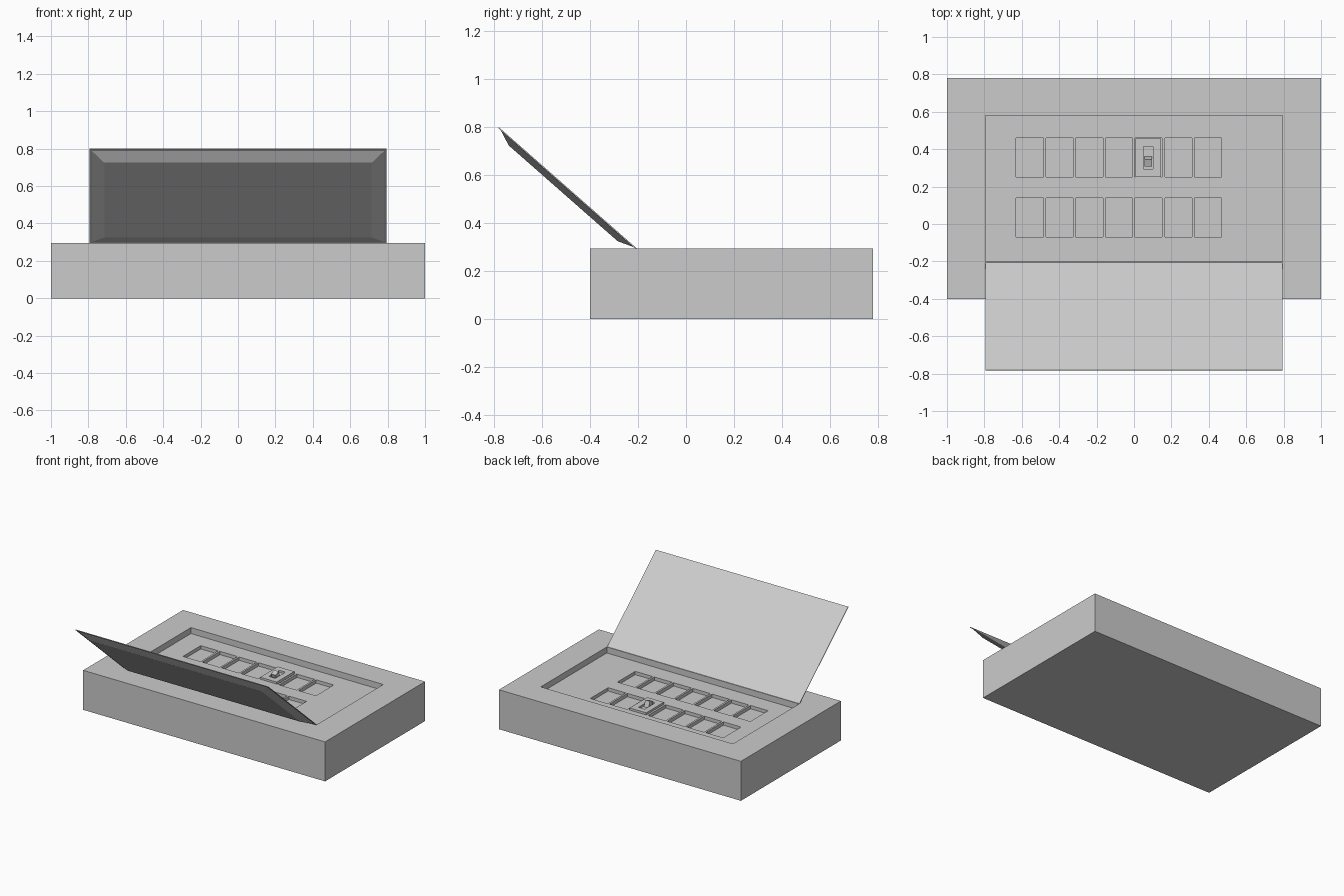
import bpy, bmesh, math
from mathutils import Matrix, Vector

cube = bpy.data.objects.get("Cube")
if cube:
    bpy.data.objects.remove(cube, do_unlink=True)

GREY = (0.6, 0.6, 0.6, 1)
grey = bpy.data.materials.new("light grey")
grey.use_nodes = True
grey.diffuse_color = GREY
grey.node_tree.nodes["Principled BSDF"].inputs["Base Color"].default_value = GREY


def add_box(bm, lo, hi):
    lo, hi = Vector(lo), Vector(hi)
    size = Matrix.Diagonal(hi - lo).to_4x4()
    bmesh.ops.create_cube(bm, size=1, matrix=Matrix.Translation((lo + hi) / 2) @ size)


def finish(name, bm):
    bmesh.ops.recalc_face_normals(bm, faces=bm.faces)
    mesh = bpy.data.meshes.new(name)
    bm.to_mesh(mesh)
    bm.free()
    mesh.materials.append(grey)
    obj = bpy.data.objects.new(name, mesh)
    bpy.context.collection.objects.link(obj)
    return obj


def boxes(name, corners):
    bm = bmesh.new()
    for lo, hi in corners:
        add_box(bm, lo, hi)
    return finish(name, bm)


def cut(target, corners):
    cutter = boxes("cutter", corners)
    cutter.hide_render = True
    mod = target.modifiers.new("cut", 'BOOLEAN')
    mod.operation = 'DIFFERENCE'
    mod.solver = 'EXACT'
    mod.object = cutter
    bpy.context.view_layer.objects.active = target
    bpy.ops.object.modifier_apply(modifier=mod.name)
    bpy.data.objects.remove(cutter, do_unlink=True)


TOP, PANEL, FLOOR = 0.295, 0.25, 0.225
HINGE_Y, HALF_W = -0.2, 0.795

# Cabinet body with a shallow tray and two rows of breaker slots
cabinet = boxes("cabinet", [((-1, -0.4, 0), (1, 0.78, TOP))])
cut(cabinet, [((-HALF_W, HINGE_Y, PANEL), (HALF_W, 0.58, TOP + 0.1))])
slots = []
for y in (-0.07, 0.25):
    for i in range(7):
        x = -0.63 + 0.159 * i
        slots.append(((x, y, FLOOR), (x + 0.145, y + 0.21, PANEL + 0.02)))
cut(cabinet, slots)

# One breaker fitted in the upper row, with a window for its switch
breaker = boxes("breaker", [((0.008, 0.25, FLOOR - 0.01), (0.145, 0.458, PANEL + 0.015))])
cut(breaker, [((0.05, 0.295, PANEL), (0.102, 0.415, PANEL + 0.1))])

# Switch lever leaning towards the front
lever = boxes("switch_lever", [((-0.019, -0.02, -0.02), (0.019, 0.02, 0.035))])
lever.location = (0.076, 0.338, PANEL + 0.005)
lever.rotation_euler.x = math.radians(20)

# Open door: thin sheet with a tapered pan on its outer face
LENGTH, SHEET, DEPTH = 0.765, 0.005, 0.03
bm = bmesh.new()
rings = []
for inset, z in ((0, 0), (0, -SHEET), (0.015, -SHEET), (0.08, -DEPTH)):
    w = HALF_W - inset
    rings.append([bm.verts.new((x, y, z)) for x, y in (
        (-w, -inset), (w, -inset), (w, inset - LENGTH), (-w, inset - LENGTH))])
bm.faces.new(rings[0])
bm.faces.new(rings[-1])
for a, b in zip(rings, rings[1:]):
    for i in range(4):
        j = (i + 1) % 4
        bm.faces.new((a[i], a[j], b[j], b[i]))
door = finish("door", bm)
door.location = (0, HINGE_Y - 0.005, TOP)
door.rotation_euler.x = -math.radians(41.3)
